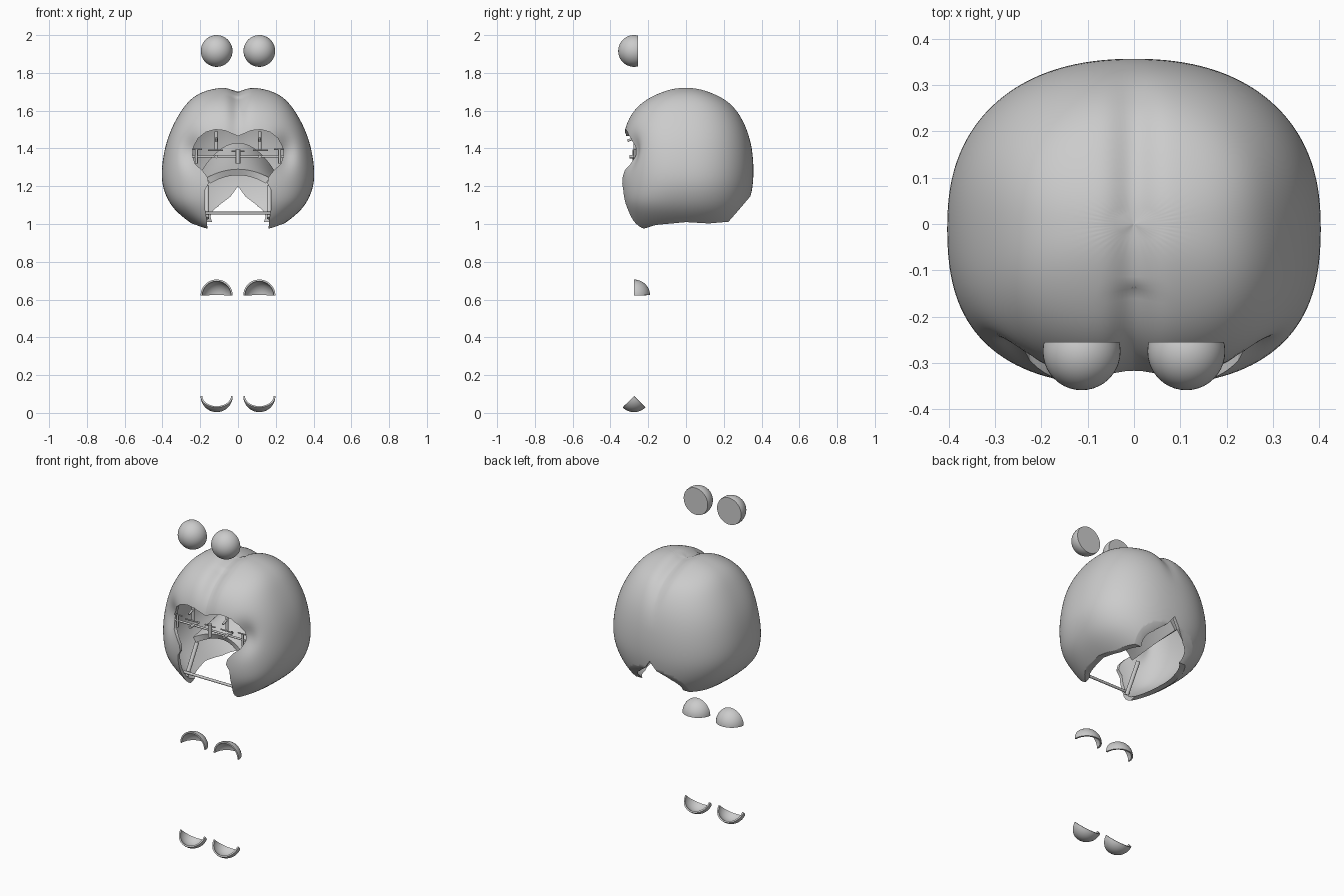
import bpy, bmesh
from math import sin, cos, pi, radians, exp
from mathutils import Vector, Matrix

if "Cube" in bpy.data.objects:
    bpy.data.objects.remove(bpy.data.objects["Cube"])


def make(name, bm, smooth=True):
    me = bpy.data.meshes.new(name)
    bm.to_mesh(me)
    bm.free()
    ob = bpy.data.objects.new(name, me)
    bpy.context.collection.objects.link(ob)
    for p in me.polygons:
        p.use_smooth = smooth
    return ob


def bake(ob):
    dg = bpy.context.evaluated_depsgraph_get()
    me = bpy.data.meshes.new_from_object(ob.evaluated_get(dg))
    ob.modifiers.clear()
    ob.data = me


def sharp(ob, angle=35):
    bpy.ops.object.select_all(action='DESELECT')
    ob.select_set(True)
    bpy.context.view_layer.objects.active = ob
    bpy.ops.object.shade_smooth_by_angle(angle=radians(angle))


def prism(name, pts, direction):
    bm = bmesh.new()
    f = bm.faces.new([bm.verts.new(p) for p in pts])
    r = bmesh.ops.extrude_face_region(bm, geom=[f])
    bmesh.ops.translate(bm, vec=direction,
                        verts=[v for v in r['geom'] if isinstance(v, bmesh.types.BMVert)])
    bmesh.ops.recalc_face_normals(bm, faces=bm.faces)
    return make(name, bm, False)


def rod(name, a, b, r=0.006):
    a, b = Vector(a), Vector(b)
    d = b - a
    bm = bmesh.new()
    m = Matrix.Translation((a + b) / 2) @ d.to_track_quat('Z', 'Y').to_matrix().to_4x4()
    bmesh.ops.create_cone(bm, cap_ends=True, segments=16, radius1=r, radius2=r,
                          depth=d.length, matrix=m)
    sharp(make(name, bm))


# Head shell: stacked sections (z, half width, front depth, back depth)
rows = [(1.722, .10, .06, .06), (1.702, .19, .13, .13), (1.66, .255, .22, .22),
        (1.60, .302, .285, .278), (1.52, .347, .325, .32), (1.44, .378, .337, .343),
        (1.36, .396, .342, .355), (1.28, .406, .346, .359), (1.20, .402, .352, .355),
        (1.12, .370, .338, .338), (1.06, .323, .317, .316), (1.0, .245, .297, .287),
        (.96, .175, .275, .25), (.93, .12, .24, .22)]
N = 40
bm = bmesh.new()
rings = []
for z, w, yf, yb in rows:
    ring = []
    for i in range(N):
        a = 2 * pi * i / N
        c, s = cos(a), sin(a)
        n = 2.3 if s > 0 else (2.7 if z > 1.15 else 3.2)
        k = (abs(c) ** n + abs(s) ** n) ** (-1 / n)
        ring.append(bm.verts.new((w * c * k, (yb if s > 0 else yf) * s * k, z)))
    rings.append(ring)
pole = bm.verts.new((0, 0, 1.725))
for i in range(N):
    j = (i + 1) % N
    bm.faces.new((pole, rings[0][i], rings[0][j]))
    for a, b in zip(rings, rings[1:]):
        bm.faces.new((a[i], b[i], b[j], a[j]))
head = make("head_shell", bm)
head.modifiers.new("sub", 'SUBSURF').levels = 2
bake(head)

# Crown crease, brow dip and hollows beside the eyes
for v in head.data.vertices:
    x, y, z = v.co
    crease = exp(-(x / .045) ** 2)
    if z > 1.4:
        v.co.z -= .024 * crease * min(1, (z - 1.4) / .2)
    if y < -.15:
        v.co.y += .014 * crease
        v.co.y += .04 * exp(-((abs(x) - .25) / .055) ** 2 - ((z - 1.38) / .085) ** 2)
sol = head.modifiers.new("wall", 'SOLIDIFY')
sol.thickness, sol.offset = .02, -1
bake(head)

# Cutters: face opening, bottom rim, neck notch and centre seam
half = [(0, 1.465), (.03, 1.478), (.07, 1.495), (.12, 1.50), (.17, 1.487), (.21, 1.455),
        (.235, 1.41), (.241, 1.36), (.225, 1.315), (.19, 1.285), (.163, 1.25), (.155, 1.215),
        (.175, 1.18), (.175, 1.08), (.165, 1.02), (.155, .88)]
outline = half + [(-x, z) for x, z in reversed(half[1:])]
rim = [(-.5, .9), (-.30, .962), (-.25, .967), (-.16, .995), (0, 1.01), (.12, 1.003),
       (.225, 1.012), (.28, 1.075), (.335, 1.14), (.5, 1.30), (.5, .8), (-.5, .8)]
notch = [(-.13, 1.0), (-.10, 1.10), (-.04, 1.145), (0, 1.20), (.04, 1.145), (.10, 1.10), (.13, 1.0)]
seam = [(-.003, .8), (.003, .8), (.003, 1.9), (-.003, 1.9)]
cutters = [prism("face_cutter", [(x, -.6, z) for x, z in outline], (0, .5, 0)),
           prism("rim_cutter", [(-.6, y, z) for y, z in rim], (1.2, 0, 0)),
           prism("notch_cutter", [(x, .15, z) for x, z in notch], (0, .4, 0)),
           prism("seam_cutter", [(x, -.6, z) for x, z in seam], (0, 1.2, 0))]
for c in cutters:
    c.hide_render = True
    m = head.modifiers.new(c.name, 'BOOLEAN')
    m.operation, m.object, m.solver = 'DIFFERENCE', c, 'EXACT'
bake(head)
for c in cutters:
    bpy.data.objects.remove(c)
sharp(head)

# Palate: arched plate rising to the back
bm = bmesh.new()
grid = []
for j in range(9):
    t = j / 8
    line = []
    for i in range(21):
        u = i / 10 - 1
        line.append(bm.verts.new((u * (.165 + .03 * t), -.17 + .32 * t + .03 * u * u * (t - 1),
                                  1.245 + .045 * (1 - u * u) + t * (.035 + .105 * (1 - u * u)))))
    grid.append(line)
for a, b in zip(grid, grid[1:]):
    for i in range(20):
        bm.faces.new((a[i], a[i + 1], b[i + 1], b[i]))
palate = make("palate", bm)
sol = palate.modifiers.new("wall", 'SOLIDIFY')
sol.thickness, sol.offset = .035, -1
bake(palate)
sharp(palate)


# Lids: slices of a thin ball turning about the x axis
def lid(name, x, z, start, end):
    bm = bmesh.new()
    r, A, B = .085, 24, 12
    g = [[bm.verts.new((x + r * cos(pi * i / A), -.275 + r * sin(pi * i / A) * cos(p),
                        z + r * sin(pi * i / A) * sin(p))) for i in range(A + 1)]
         for p in [radians(start + (end - start) * j / B) for j in range(B + 1)]]
    for a, b in zip(g, g[1:]):
        for i in range(A):
            bm.faces.new((a[i], a[i + 1], b[i + 1], b[i]))
    bmesh.ops.remove_doubles(bm, verts=bm.verts, dist=1e-4)
    for f in bm.faces:
        f.normal_update()
        if f.normal.dot(f.calc_center_median() - Vector((x, -.275, z))) < 0:
            f.normal_flip()
    ob = make(name, bm)
    sol = ob.modifiers.new("wall", 'SOLIDIFY')
    sol.thickness, sol.offset = .009, -1
    bake(ob)
    sharp(ob)


for side, s in (("left", -1), ("right", 1)):
    # Eyeball with a flat back
    bm = bmesh.new()
    bmesh.ops.create_uvsphere(bm, u_segments=40, v_segments=24, radius=.084,
                              matrix=Matrix.Translation((s * .113, -.275, 1.916)))
    cut = bmesh.ops.bisect_plane(bm, geom=bm.verts[:] + bm.edges[:] + bm.faces[:],
                                 plane_co=(0, -.255, 0), plane_no=(0, 1, 0), clear_outer=True)
    bmesh.ops.holes_fill(bm, edges=[e for e in bm.edges if e.is_boundary], sides=0)
    sharp(make(side + "_eyeball", bm))
    lid(side + "_upper_lid", s * .113, .621, 2, 90)
    lid(side + "_lower_lid", s * .113, .089, -135, -45)

    # Eye mechanism and jaw strut
    rod(side + "_eye_post", (s * .115, -.27, 1.39), (s * .115, -.27, 1.49), .009)
    rod(side + "_eye_link", (s * .08, -.28, 1.39), (s * .16, -.28, 1.39), .004)
    rod(side + "_eye_pivot", (s * .115, -.30, 1.357), (s * .115, -.22, 1.357), .009)
    rod(side + "_end_hub", (s * .22, -.27, 1.32), (s * .22, -.27, 1.395), .007)
    rod(side + "_end_link", (s * .19, -.27, 1.395), (s * .24, -.27, 1.395), .004)
    rod(side + "_lid_lever", (s * .115, -.31, 1.44), (s * .115, -.26, 1.46), .006)
    rod(side + "_jaw_strut", (s * .165, -.26, 1.03), (s * .165, -.16, 1.20), .012)

rod("eye_axle", (-.24, -.265, 1.357), (.24, -.265, 1.357), .006)
rod("centre_hub", (0, -.27, 1.32), (0, -.27, 1.395), .012)
rod("centre_link", (-.035, -.27, 1.385), (.035, -.27, 1.385), .004)
rod("jaw_bar", (-.175, -.27, 1.057), (.175, -.27, 1.057), .008)
